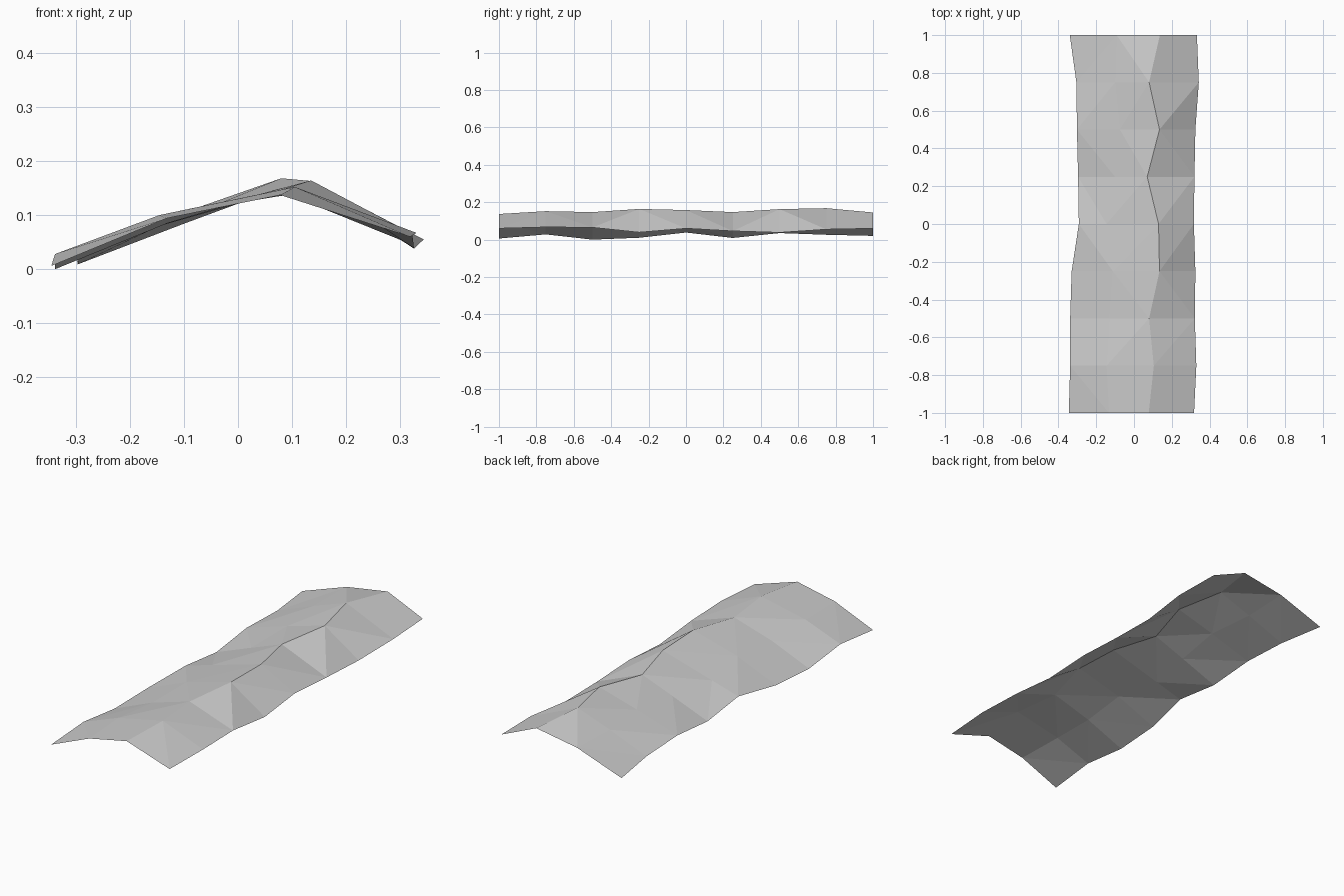
import bpy
import bmesh

if "Cube" in bpy.data.objects:
    bpy.data.objects.remove(bpy.data.objects["Cube"])

# Lengthwise lines of the faceted ridge: (x, z) at nine even stations, front to back
LEFT_EDGE = [(-.345, .006), (-.338, .028), (-.338, .0), (-.33, .01), (-.292, .038),
             (-.296, .009), (-.302, .035), (-.305, .026), (-.34, .02)]
LEFT_SLOPE = [(-.132, .094), (-.145, .10), (-.13, .085), (-.112, .098), (-.145, .08),
              (-.10, .084), (-.075, .105), (-.10, .105), (-.092, .107)]
CREST = [(.078, .137), (.105, .152), (.08, .147), (.135, .164), (.13, .158),
         (.07, .147), (.135, .163), (.08, .168), (.137, .145)]
RIGHT_EDGE = [(.318, .06), (.33, .067), (.322, .065), (.325, .039), (.317, .06),
              (.32, .046), (.325, .038), (.343, .055), (.333, .06)]
LINES = [LEFT_EDGE, LEFT_SLOPE, CREST, RIGHT_EDGE]

bm = bmesh.new()
grid = [[bm.verts.new((x, -1 + 0.25 * i, z)) for i, (x, z) in enumerate(line)]
        for line in LINES]

# Skin neighbouring lines with quads, then fold each along its shorter diagonal
for a, b in zip(grid, grid[1:]):
    for i in range(len(a) - 1):
        bm.faces.new((a[i], b[i], b[i + 1], a[i + 1]))
bmesh.ops.triangulate(bm, faces=bm.faces[:], quad_method='SHORT_EDGE')

mesh = bpy.data.meshes.new("ridge_sheet")
bm.to_mesh(mesh)
bm.free()

# Plain grey surface
grey = bpy.data.materials.new("light_grey")
grey.diffuse_color = (0.6, 0.6, 0.6, 1)
grey.use_nodes = True
grey.node_tree.nodes["Principled BSDF"].inputs["Base Color"].default_value = grey.diffuse_color
mesh.materials.append(grey)
sheet = bpy.data.objects.new("ridge_sheet", mesh)
bpy.context.collection.objects.link(sheet)
